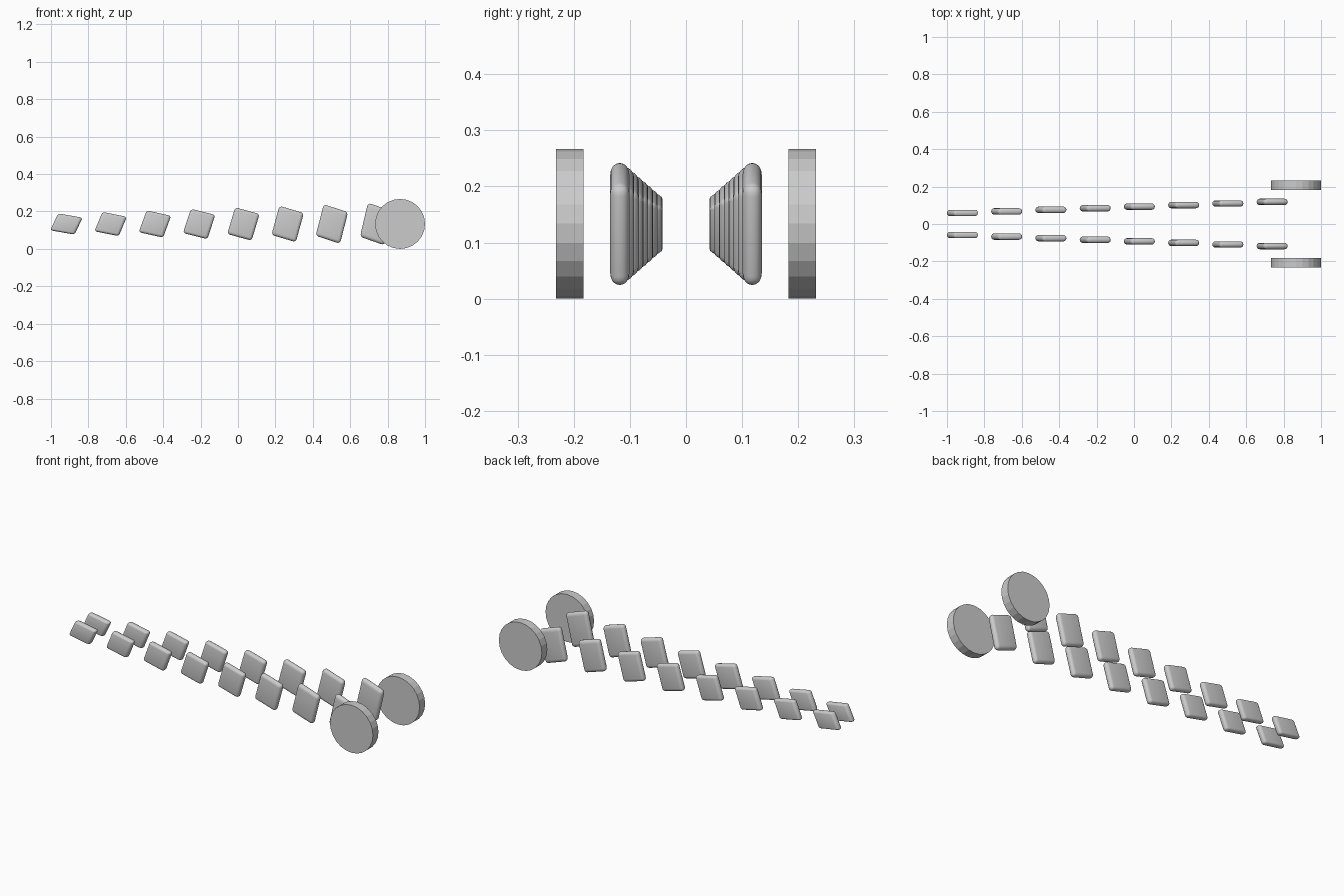
import bpy, bmesh, math
from mathutils import Matrix

if "Cube" in bpy.data.objects:
    bpy.data.objects.remove(bpy.data.objects["Cube"])

COUNT = 8
ANGLE = math.radians(16)


def link(bm, name):
    me = bpy.data.meshes.new(name)
    bm.to_mesh(me)
    bm.free()
    ob = bpy.data.objects.new(name, me)
    bpy.context.collection.objects.link(ob)
    return ob


def smooth(ob, degrees):
    bpy.ops.object.select_all(action='DESELECT')
    ob.select_set(True)
    bpy.context.view_layer.objects.active = ob
    bpy.ops.object.shade_smooth_by_angle(angle=math.radians(degrees))


def tread_plate(name, center, size):
    """Rounded block, tilted, then stretched so its bounds equal size."""
    bm = bmesh.new()
    bmesh.ops.create_cube(bm, size=1)
    bmesh.ops.scale(bm, vec=(0.128, 0.034, 0.146), verts=bm.verts)
    bmesh.ops.bevel(bm, geom=bm.edges[:], offset=0.0155, segments=4,
                    profile=0.5, affect='EDGES')
    bmesh.ops.rotate(bm, matrix=Matrix.Rotation(ANGLE, 3, 'Y'), verts=bm.verts)
    ext = [2 * max(v.co[i] for v in bm.verts) for i in range(3)]
    bmesh.ops.scale(bm, vec=[size[i] / ext[i] for i in range(3)], verts=bm.verts)
    bmesh.ops.translate(bm, vec=center, verts=bm.verts)
    smooth(link(bm, name), 30)


def end_disc(name, y):
    bm = bmesh.new()
    bmesh.ops.create_cone(bm, cap_ends=True, segments=24, radius1=0.1335,
                          radius2=0.1335, depth=0.049)
    bmesh.ops.rotate(bm, matrix=Matrix.Rotation(math.pi / 2, 3, 'X'), verts=bm.verts)
    bmesh.ops.translate(bm, vec=(0.8665, y, 0.1335), verts=bm.verts)
    link(bm, name)


for side, label in ((-1, "front"), (1, "back")):
    # Row of plates growing taller and spreading outward
    for i in range(COUNT):
        t = i / (COUNT - 1)
        tread_plate(f"{label}_plate_{i + 1}",
                    (-0.9175 + 1.656 * t, side * (0.059 + 0.059 * t), 0.133),
                    (0.165, 0.034, 0.108 + 0.109 * t))
    # Disc at the wide end
    end_disc(f"{label}_disc", side * 0.207)
